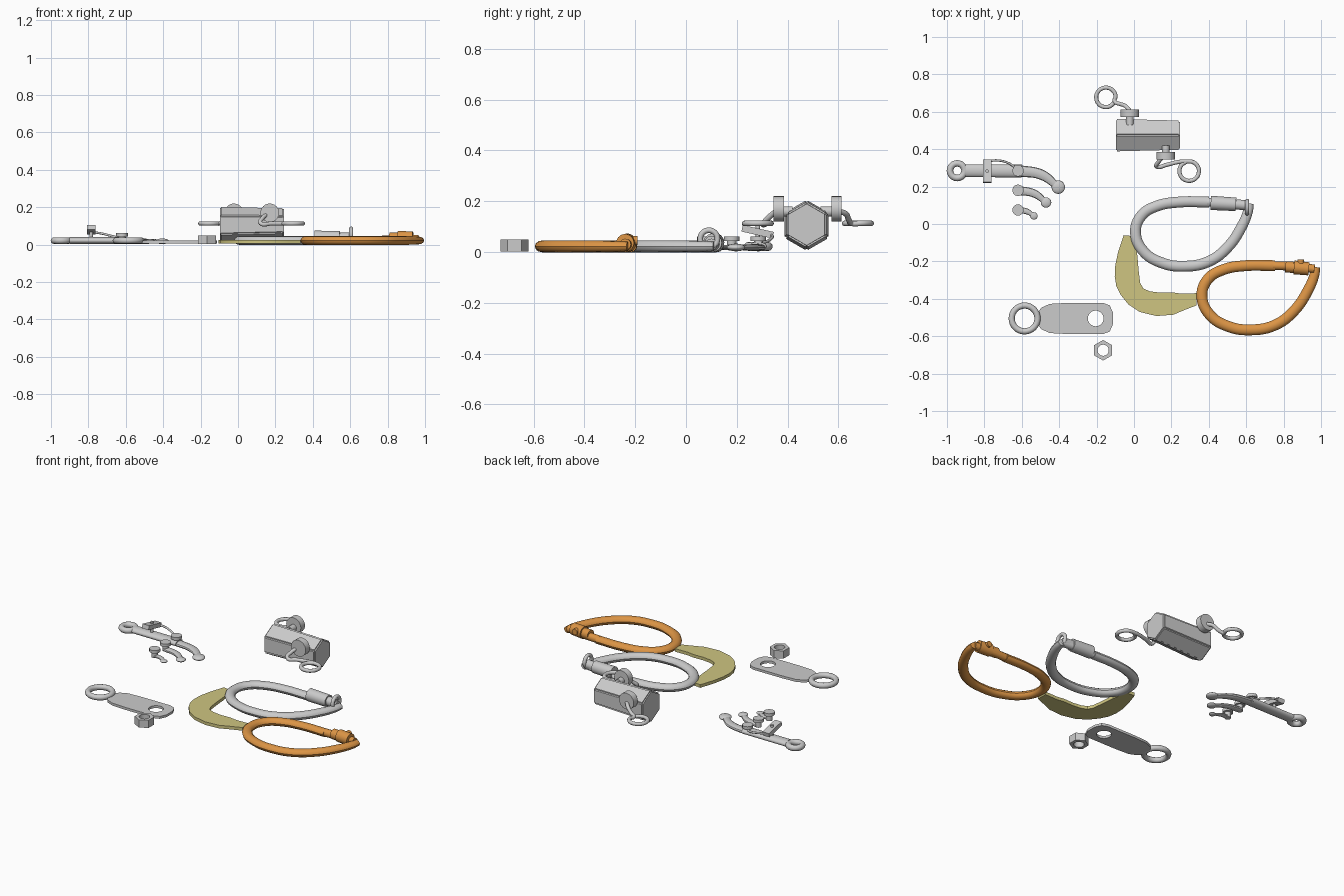
import bpy, bmesh, math
from math import pi, sin, cos
from mathutils import Vector, Matrix

if "Cube" in bpy.data.objects:
    bpy.data.objects.remove(bpy.data.objects["Cube"])


def material(name, color):
    m = bpy.data.materials.new(name)
    m.diffuse_color = color
    m.use_nodes = True
    m.node_tree.nodes["Principled BSDF"].inputs["Base Color"].default_value = m.diffuse_color
    return m


ORANGE = material("orange_metal", (0.72, 0.30, 0.06, 1))
YELLOW = material("yellow_webbing", (0.62, 0.56, 0.22, 1))


def finish(ob, mat=None, smooth=True):
    if mat:
        ob.data.materials.append(mat)
    if smooth:
        bpy.ops.object.select_all(action='DESELECT')
        ob.select_set(True)
        bpy.context.view_layer.objects.active = ob
        bpy.ops.object.shade_smooth_by_angle(angle=math.radians(35))
    return ob


def link(name, data):
    ob = bpy.data.objects.new(name, data)
    bpy.context.collection.objects.link(ob)
    return ob


def tube(name, pts, r, mat=None, radii=None, flat=1.0, loc=(0, 0, 0), res=6):
    cu = bpy.data.curves.new(name, 'CURVE')
    cu.dimensions = '3D'
    cu.bevel_depth, cu.bevel_resolution = r, 4
    cu.resolution_u, cu.use_fill_caps = res, True
    sp = cu.splines.new('BEZIER')
    sp.bezier_points.add(len(pts) - 1)
    for i, (b, p) in enumerate(zip(sp.bezier_points, pts)):
        b.co = p
        b.handle_left_type = b.handle_right_type = 'AUTO'
        b.radius = radii[i] if radii else 1
    tmp = link(name + "_path", cu)
    dg = bpy.context.evaluated_depsgraph_get()
    me = bpy.data.meshes.new_from_object(tmp.evaluated_get(dg))
    bpy.data.objects.remove(tmp)
    me.transform(Matrix.Translation(loc) @ Matrix.Diagonal((1, 1, flat, 1)))
    return finish(link(name, me), mat)


def rod(name, a, b, r1, r2=None, mat=None, n=24, smooth=True, spin=0.0, bevel=0.0):
    a, b = Vector(a), Vector(b)
    d = b - a
    bm = bmesh.new()
    bmesh.ops.create_cone(bm, cap_ends=True, segments=n, radius1=r1,
                          radius2=r1 if r2 is None else r2, depth=d.length)
    if bevel:
        bmesh.ops.bevel(bm, geom=bm.edges[:], offset=bevel, segments=2, affect='EDGES')
    rot = Vector((0, 0, 1)).rotation_difference(d).to_matrix().to_4x4()
    bm.transform(Matrix.Translation((a + b) / 2) @ rot @ Matrix.Rotation(spin, 4, 'Z'))
    me = bpy.data.meshes.new(name)
    bm.to_mesh(me)
    bm.free()
    return finish(link(name, me), mat, smooth)


def torus(name, loc, R, r, rot=(0, 0, 0)):
    bpy.ops.mesh.primitive_torus_add(location=loc, rotation=rot, major_radius=R, minor_radius=r,
                                     major_segments=32, minor_segments=12)
    bpy.context.object.name = name
    return finish(bpy.context.object)


def ball(name, loc, scale):
    bpy.ops.mesh.primitive_uv_sphere_add(segments=20, ring_count=12, location=loc)
    bpy.context.object.name = name
    bpy.context.object.scale = scale
    return finish(bpy.context.object)


def circle(c, r, n=28, start=0.0):
    return [(c[0] + r * cos(start + 2 * pi * i / n), c[1] + r * sin(start + 2 * pi * i / n))
            for i in range(n)]


def plate(name, loops, z0, z1, mat=None, smooth=True):
    # filled 2D outline with optional holes, given thickness
    cu = bpy.data.curves.new(name, 'CURVE')
    cu.dimensions, cu.fill_mode = '2D', 'BOTH'
    cu.extrude = (z1 - z0) / 2
    for loop in loops:
        sp = cu.splines.new('POLY')
        sp.points.add(len(loop) - 1)
        for p, q in zip(sp.points, loop):
            p.co = (q[0], q[1], 0, 1)
        sp.use_cyclic_u = True
    tmp = link(name + "_outline", cu)
    dg = bpy.context.evaluated_depsgraph_get()
    me = bpy.data.meshes.new_from_object(tmp.evaluated_get(dg))
    bpy.data.objects.remove(tmp)
    me.transform(Matrix.Translation((0, 0, (z0 + z1) / 2)))
    bm = bmesh.new()
    bm.from_mesh(me)
    bmesh.ops.remove_doubles(bm, verts=bm.verts, dist=1e-5)
    bm.to_mesh(me)
    bm.free()
    return finish(link(name, me), mat, smooth)


# Carabiner bodies share one path
BODY = [(.40, .117), (.24, .117), (.12, .095), (.04, .045), (.008, -.045), (.05, -.145), (.15, -.208),
        (.27, -.226), (.40, -.2), (.50, -.125), (.575, -.015), (.61, .07), (.617, .11)]
RAD = [1] * 10 + [.98, .9, .8]
OFF = Vector((.355, -.34, 0))
for nm, off, mat in (("silver", Vector(), None), ("orange", OFF, ORANGE)):
    tube(nm + "_carabiner_body", [(x, y, .028) for x, y in BODY], .029, mat, RAD, .8, off)
    tube(nm + "_carabiner_gate", [off + Vector(p) for p in ((.39, .117, .024), (.5, .113, .027), (.61, .1, .03))],
         .023, mat)

# Silver locking sleeve and pin ring
rod("silver_sleeve", (.41, .113, .037), (.545, .105, .037), .038, .036)
rod("silver_sleeve_neck", (.545, .105, .037), (.6, .1, .037), .027)
torus("silver_hinge_ring", (.605, .09, .052), .034, .011, (0, pi / 2, 0))

# Orange collar and button
rod("orange_collar", OFF + Vector((.5, .108, .036)), OFF + Vector((.58, .1, .036)), .037, .035, ORANGE)
rod("orange_collar_neck", OFF + Vector((.455, .111, .034)), OFF + Vector((.5, .108, .034)), .03, mat=ORANGE)
rod("orange_button", OFF + Vector((.537, .1, .045)), OFF + Vector((.537, .15, .045)), .018, mat=ORANGE)

# Webbing strap
plate("webbing_strap", [[(-.055, -.06), (-.085, -.15), (-.1, -.22), (-.103, -.28), (-.095, -.33), (-.07, -.38),
      (-.03, -.43), (.03, -.47), (.12, -.492), (.21, -.485), (.27, -.46), (.335, -.435), (.335, -.37),
      (.25, -.372), (.2, -.365), (.14, -.367), (.085, -.36), (.05, -.345), (.033, -.315), (.025, -.25),
      (.018, -.17), (.0, -.065)]], .005, .024, YELLOW)

# Bolt hanger: plate with hole, ring, nut
half = [(-.52, .025), (-.495, .058), (-.45, .078), (-.36, .083), (-.165, .083), (-.13, .07), (-.112, .03)]
plate("hanger_plate", [[(x, -.505 + y) for x, y in half] + [(x, -.505 - y) for x, y in reversed(half)],
      circle((-.205, -.505), .042)], .007, .022)
torus("hanger_ring", (-.585, -.505, .022), .069, .0165)
plate("hex_nut", [circle((-.165, -.675), .055, 6, pi / 6), circle((-.165, -.675), .03, 20)], .003, .05)

# Camming device: stem, eye, trigger
torus("cam_eye", (-.945, .285, .022), .039, .0175)
rod("cam_stem", (-.9, .285, .022), (-.6, .283, .022), .034).scale.z = 1
bpy.context.object.data.transform(Matrix.Translation((0, 0, .022)) @ Matrix.Diagonal((1, 1, .55, 1))
                                  @ Matrix.Translation((0, 0, -.022)))
bpy.ops.mesh.primitive_cube_add(size=1, location=(-.785, .282, .08), rotation=(-.22, 0, 0))
bpy.context.object.name = "trigger_bar"
bpy.context.object.scale = (.045, .125, .026)
rod("trigger_post", (-.785, .283, .02), (-.785, .283, .104), .009)
tube("trigger_wire", [(-.785, .335, .068), (-.73, .34, .06), (-.67, .325, .045), (-.625, .295, .035)], .006)

# Cam lobes, from longest to shortest
for i, (y, ex, ey, r) in enumerate(((.285, -.405, .197, .036), (.18, -.47, .115, .028), (.075, -.535, .043, .02))):
    a, b = Vector((-.62, y, .018)), Vector((ex, ey, .018))
    mid = (a + b) / 2 + Vector((.02, .022, 0)) * (3 - i) / 3
    tube(f"cam_lobe_{i+1}", [a, mid, b], r * .85, radii=[1, .9, .6], flat=.5, loc=(0, 0, .009))
    ball(f"cam_lobe_tip_{i+1}", b, (r, r, r * .42))
    rod(f"cam_axle_{i+1}", (-.62, y, .01), (-.62, y, .046), .018)
    rod(f"cam_bolt_{i+1}", (-.62, y, .044), (-.62, y, .062), .031, n=12)

# Hexagonal chock, tapered along x
bm = bmesh.new()
ends = [[bm.verts.new((x, .475 + r * cos(pi / 2 + k * pi / 3), zc + r * sin(pi / 2 + k * pi / 3)))
         for k in range(6)] for x, r, zc in ((-.097, .1, .105), (.245, .09, .108))]
bm.faces.new(ends[0][::-1])
bm.faces.new(ends[1])
for k in range(6):
    bm.faces.new((ends[0][k], ends[0][(k + 1) % 6], ends[1][(k + 1) % 6], ends[1][k]))
bmesh.ops.recalc_face_normals(bm, faces=bm.faces)
bmesh.ops.bevel(bm, geom=bm.edges[:], offset=.007, segments=2, affect='EDGES')
me = bpy.data.meshes.new("chock_block")
bm.to_mesh(me)
bm.free()
finish(link("chock_block", me))

# Chock side discs and their wire loops
rod("back_disc", (-.022, .572, .17), (-.022, .612, .17), .05)
rod("front_disc", (.17, .345, .17), (.17, .385, .17), .05)
for x, y0, y1 in ((-.022, .53, .59), (.17, .365, .42)):
    rod("disc_pin", (x, y0, .16), (x, y1, .16), .02)


def loop_pts(c, r, start, turn):
    return [(c[0] + r * cos(start + turn * i / 10), c[1] + r * sin(start + turn * i / 10), .113)
            for i in range(11)]


tube("back_wire", [(-.022, .605, .16), (-.045, .63, .15), (-.075, .642, .125)]
     + loop_pts((-.15, .677), .052, -.45, 6.1), .011)
tube("front_wire", [(.15, .355, .16), (.13, .33, .14), (.12, .307, .115), (.18, .318, .113), (.24, .332, .113)]
     + loop_pts((.295, .283), .052, 1.7, -6.1), .011)
